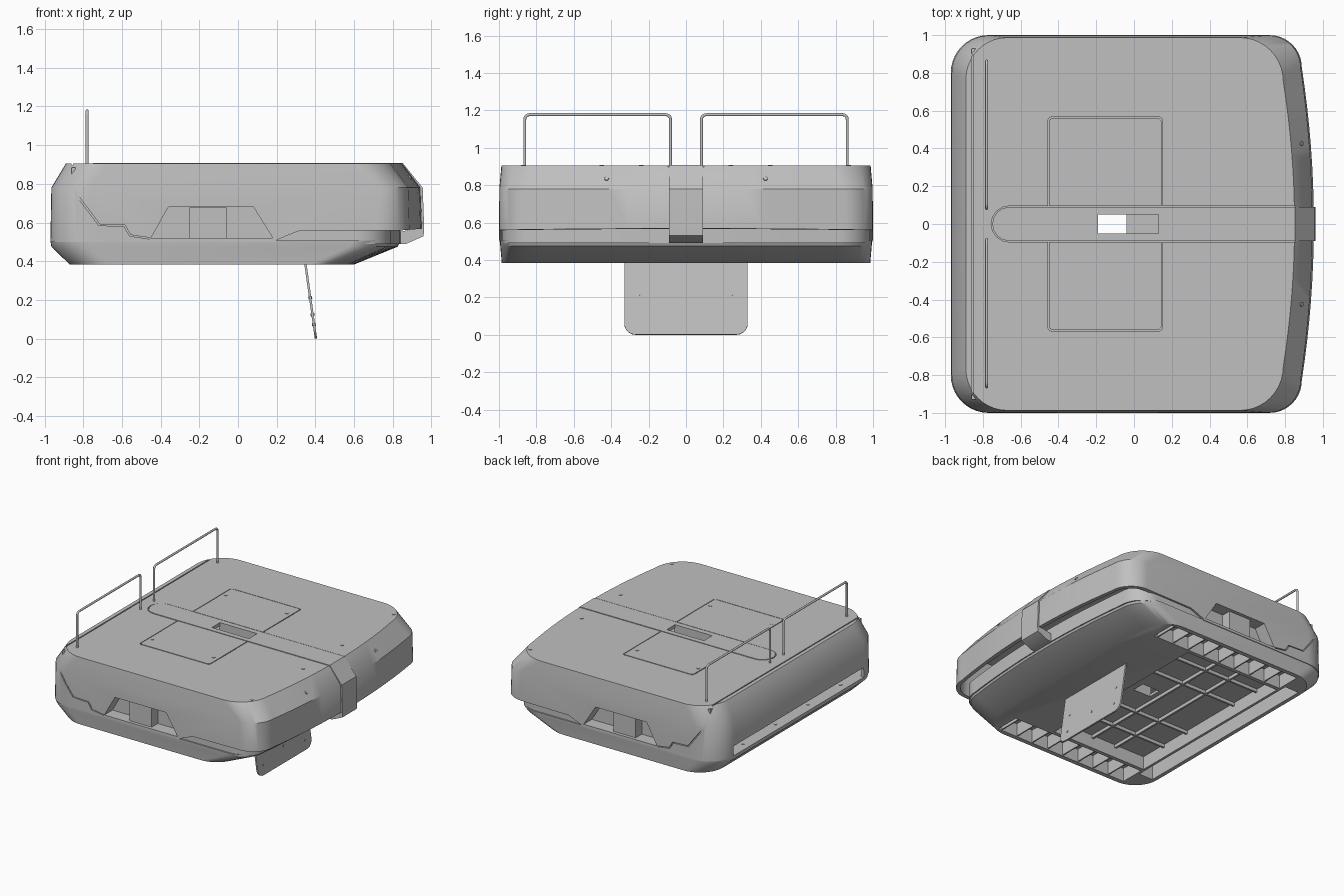
import bpy, bmesh, math
from mathutils import Matrix

old = bpy.data.objects.get("Cube")
if old:
    bpy.data.objects.remove(old, do_unlink=True)

grey = bpy.data.materials.new("plain grey")
grey.use_nodes = True
COLOUR = (0.53, 0.53, 0.53, 1)
grey.diffuse_color = COLOUR
grey.node_tree.nodes["Principled BSDF"].inputs["Base Color"].default_value = COLOUR


def make(name, bm):
    bmesh.ops.recalc_face_normals(bm, faces=bm.faces)
    mesh = bpy.data.meshes.new(name)
    bm.to_mesh(mesh)
    bm.free()
    ob = bpy.data.objects.new(name, mesh)
    bpy.context.collection.objects.link(ob)
    mesh.materials.append(grey)
    return ob


def loft(name, rings, closed=False):
    """Skin a list of equal rings; cap the ends or join last to first."""
    bm = bmesh.new()
    loops = [[bm.verts.new(p) for p in r] for r in rings]
    pairs = list(zip(loops, loops[1:])) + ([(loops[-1], loops[0])] if closed else [])
    for a, b in pairs:
        for i in range(len(a)):
            j = (i + 1) % len(a)
            bm.faces.new((a[i], a[j], b[j], b[i]))
    if not closed:
        bm.faces.new(loops[0])
        bm.faces.new(loops[-1])
    return make(name, bm)


def outline(z, x0, x1, bulge, y, rl, rr):
    """Rounded plan outline with a bowed +x end."""
    half = []
    yr = y - rr
    for i in range(8):
        t = i / 8 * yr
        half.append((x1 + bulge * (1 - (t / yr) ** 2), t))
    for cx, r, a0 in ((x1 - rr, rr, 0), (x0 + rl, rl, 90)):
        for i in range(11):
            a = math.radians(a0 + 9 * i)
            half.append((cx + r * math.cos(a), y - r + r * math.sin(a)))
    full = half + [(px, -py) for px, py in reversed(half[1:])]
    return [(px, py, z) for px, py in full]


def extrude_xz(name, pts, y0, y1):
    return loft(name, [[(x, y, z) for x, z in pts] for y in (y0, y1)])


def box(name, x0, x1, y0, y1, z0, z1):
    return extrude_xz(name, [(x0, z0), (x1, z0), (x1, z1), (x0, z1)], y0, y1)


def finish(ob):
    bpy.ops.object.select_all(action='DESELECT')
    ob.select_set(True)
    bpy.context.view_layer.objects.active = ob
    bpy.ops.object.convert(target='MESH')
    bpy.ops.object.shade_smooth_by_angle(angle=math.radians(35))


def cut(ob, *cutters):
    for c in cutters:
        m = ob.modifiers.new("cut", 'BOOLEAN')
        m.operation, m.solver, m.object = 'DIFFERENCE', 'EXACT', c
        c.hide_render = True
    finish(ob)


def round_plate(name, x0, x1, y, z0, z1, r):
    ring = []
    for cx, cy, a0 in ((x1 - r, y - r, 0), (x0 + r, y - r, 90),
                       (x0 + r, r - y, 180), (x1 - r, r - y, 270)):
        for i in range(7):
            a = math.radians(a0 + 15 * i)
            ring.append((cx + r * math.cos(a), cy + r * math.sin(a)))
    return loft(name, [[(px, py, z) for px, py in ring] for z in (z0, z1)])


def disc(name, matrix, radius=0.012, depth=0.008):
    bm = bmesh.new()
    bmesh.ops.create_cone(bm, cap_ends=True, segments=16, radius1=radius,
                          radius2=radius, depth=depth, matrix=matrix)
    return make(name, bm)


# Cutters
notch = [(-0.45, 0.52), (-0.36, 0.68), (0.08, 0.68), (0.18, 0.52)]
notches = [extrude_xz("notch_cutter", notch, s * 0.90, s * 1.1) for s in (-1, 1)]
hem = extrude_xz("hem_cutter", [(0.2, 0.4), (0.2, 0.51), (0.31, 0.555), (0.85, 0.56),
                                (1.1, 0.58), (1.1, 0.4)], -1.2, 1.2)
end_slot = box("end_slot_cutter", -1.2, -0.885, -0.8, 0.8, 0.3, 0.58)
port = box("port_cutter", -0.19, 0.13, -0.05, 0.05, 0.7, 1.1)
hole = box("hole_cutter", -0.19, -0.04, -0.05, 0.05, 0.3, 0.7)
band_bed = box("band_bed_cutter", -0.66, 1.1, -0.096, 0.096, 0.896, 1.0)
tail_bed = disc("tail_bed_cutter", Matrix.Translation((-0.66, 0, 0.9475)), 0.096, 0.105)
plate_bed = round_plate("plate_bed_cutter", -0.456, 0.151, 0.566, 0.895, 1.0, 0.02)
seam_path = [(-0.86, 0.79), (-0.86, 0.77), (-0.72, 0.585), (-0.59, 0.58), (-0.56, 0.53), (-0.46, 0.515)]
seam_poly = seam_path + [(x + 0.006, z + 0.006) for x, z in reversed(seam_path)]
seams = [extrude_xz("seam_cutter", seam_poly, s * 0.983, s * 1.1) for s in (-1, 1)]
top_seam = box("top_seam_cutter", -0.86, -0.852, -1.1, 1.1, 0.897, 1.0)

# Upper cover: hollow shell, chamfered ends
cover = loft("upper_cover", [
    outline(0.88, -0.85, 0.76, 0.05, 0.955, 0.18, 0.18),
    outline(0.77, -0.94, 0.86, 0.06, 0.97, 0.18, 0.15),
    outline(0.50, -0.945, 0.865, 0.06, 0.97, 0.18, 0.15),
    outline(0.50, -0.97, 0.89, 0.065, 1.0, 0.2, 0.17),
    outline(0.78, -0.965, 0.882, 0.062, 0.998, 0.2, 0.17),
    outline(0.905, -0.89, 0.79, 0.06, 0.987, 0.22, 0.23)])
cut(cover, *notches, hem, end_slot, port, plate_bed, band_bed, tail_bed, *seams, top_seam)

# Lower tray: sloped solid with pockets beneath and a slit at the end
pocket = box("pocket_cutter", -0.70, 0.12, -0.73, 0.73, 0.3, 0.485)
side_pockets = [box("side_pocket_cutter", -0.70, 0.45, s * 0.76, s * 0.95, 0.3, 0.487)
                for s in (-1, 1)]
slit = box("slit_cutter", -0.84, -0.72, -0.8, 0.8, 0.3, 0.7)
tray = loft("lower_tray", [
    outline(0.383, -0.87, 0.57, 0.03, 0.985, 0.2, 0.2),
    outline(0.475, -0.965, 0.775, 0.05, 0.993, 0.2, 0.2),
    outline(0.506, -0.97, 0.79, 0.05, 0.995, 0.2, 0.2)])
cut(tray, pocket, *side_pockets, slit, hole)
for y in (-0.6, -0.2, 0.2, 0.6):
    finish(disc("tray_end_screw", Matrix.Translation((-0.91, y, 0.506))))

# Inner skirt between tray and cover at the bowed end
skirt_cut = box("skirt_cutter", -1, 0.185, -1.1, 1.1, 0.3, 0.9)
skirt = loft("inner_skirt", [outline(z, -0.72, 0.79 - d, 0.05, 0.985 - d, 0.1, 0.18)
                             for z, d in ((0.49, 0), (0.60, 0), (0.60, 0.02), (0.49, 0.02))],
             closed=True)
cut(skirt, skirt_cut)

# Recess liners and latch boxes on both sides
wide = [(-0.48, 0.50), (-0.37, 0.70), (0.09, 0.70), (0.21, 0.50)]
for s, c in zip((-1, 1), notches):
    cut(extrude_xz("recess_liner", wide, s * 0.88, s * 0.98), c)
    finish(box("latch_box", -0.25, -0.06, s * 0.89, s * 0.975, 0.515, 0.678))

# Sloping inner wall behind the end slot
finish(extrude_xz("inner_end_wall", [(-0.86, 0.885), (-0.86, 0.77), (-0.72, 0.60), (-0.72, 0.49),
                                     (-0.70, 0.49), (-0.70, 0.61), (-0.84, 0.78),
                                     (-0.84, 0.885)], -0.93, 0.93))

# Centre band wrapping over the bowed end, with a rounded tail
band = extrude_xz("centre_band", [(-0.66, 0.907), (0.852, 0.907), (0.955, 0.78), (0.962, 0.585),
                                  (0.96, 0.53), (0.87, 0.49), (0.83, 0.49), (0.83, 0.55),
                                  (0.92, 0.57), (0.92, 0.78), (0.83, 0.885), (-0.66, 0.885)],
                  -0.09, 0.09)
cut(band, port)
finish(disc("band_tail", Matrix.Translation((-0.66, 0, 0.8965)), 0.09, 0.021))

# Top access plate and port interior
plate = round_plate("access_plate", -0.45, 0.145, 0.56, 0.885, 0.906, 0.02)
cut(plate, port, band_bed)
finish(box("port_block", -0.04, 0.14, -0.06, 0.06, 0.49, 0.80))
for s in (-1, 1):
    finish(box("port_side", -0.20, 0.14, s * 0.05, s * 0.06, 0.49, 0.89))

# Fasteners on top and on the bowed chamfer
for s in (-1, 1):
    for x, y in ((-0.42, 0.45), (0.105, 0.45), (0.73, 0.24), (0.73, 0.87)):
        finish(disc("top_fastener", Matrix.Translation((x, s * y, 0.905))))
    finish(disc("end_fastener", Matrix.Translation((0.888, s * 0.425, 0.835))
                @ Matrix.Rotation(math.radians(52), 4, 'Y')))

# Wire rails
for s in (-1, 1):
    cu = bpy.data.curves.new("wire_rail", 'CURVE')
    cu.dimensions, cu.bevel_depth, cu.bevel_resolution = '3D', 0.008, 5
    cu.use_fill_caps = True
    path = [(0.083, 0.88)]
    for cy, a0 in ((0.108, 180), (0.837, 90)):
        path += [(cy + 0.025 * math.cos(math.radians(a0 - 18 * i)),
                  1.152 + 0.025 * math.sin(math.radians(a0 - 18 * i))) for i in range(6)]
    path.append((0.862, 0.88))
    sp = cu.splines.new('POLY')
    sp.points.add(len(path) - 1)
    for p, (y, z) in zip(sp.points, path):
        p.co = (-0.78, s * y, z, 1)
    rail = bpy.data.objects.new("wire_rail", cu)
    bpy.context.collection.objects.link(rail)
    cu.materials.append(grey)
    finish(rail)

# Hanging panel with rounded lower corners and screws
tilt = Matrix.Translation((0.348, 0, 0.39)) @ Matrix.Rotation(math.radians(82), 4, 'Y')
panel = round_plate("hanging_panel", -0.06, 0.393, 0.33, -0.006, 0.006, 0.06)
panel.data.transform(tilt)
finish(panel)
for d, y in ((0.18, 0.255), (0.18, -0.255), (0.32, 0.255), (0.32, -0.255), (0.27, 0)):
    finish(disc("panel_screw", tilt @ Matrix.Translation((d, y, 0)), 0.008, 0.02))

# Underside ribs: cells along both sides, bars across the middle
for s in (-1, 1):
    for i in range(8):
        x = -0.57 + i * 0.14
        finish(box("side_rib", x, x + 0.01, s * 0.755, s * 0.955, 0.39, 0.49))
    for y in (0.25, 0.5):
        finish(box("middle_rib", -0.705, 0.125, s * y, s * (y + 0.015), 0.46, 0.49))
for x in (-0.45, -0.24):
    finish(box("cross_rib", x, x + 0.015, -0.735, 0.735, 0.46, 0.49))

# Remove the cutters
for ob in [o for o in bpy.data.objects if "_cutter" in o.name]:
    bpy.data.objects.remove(ob, do_unlink=True)
